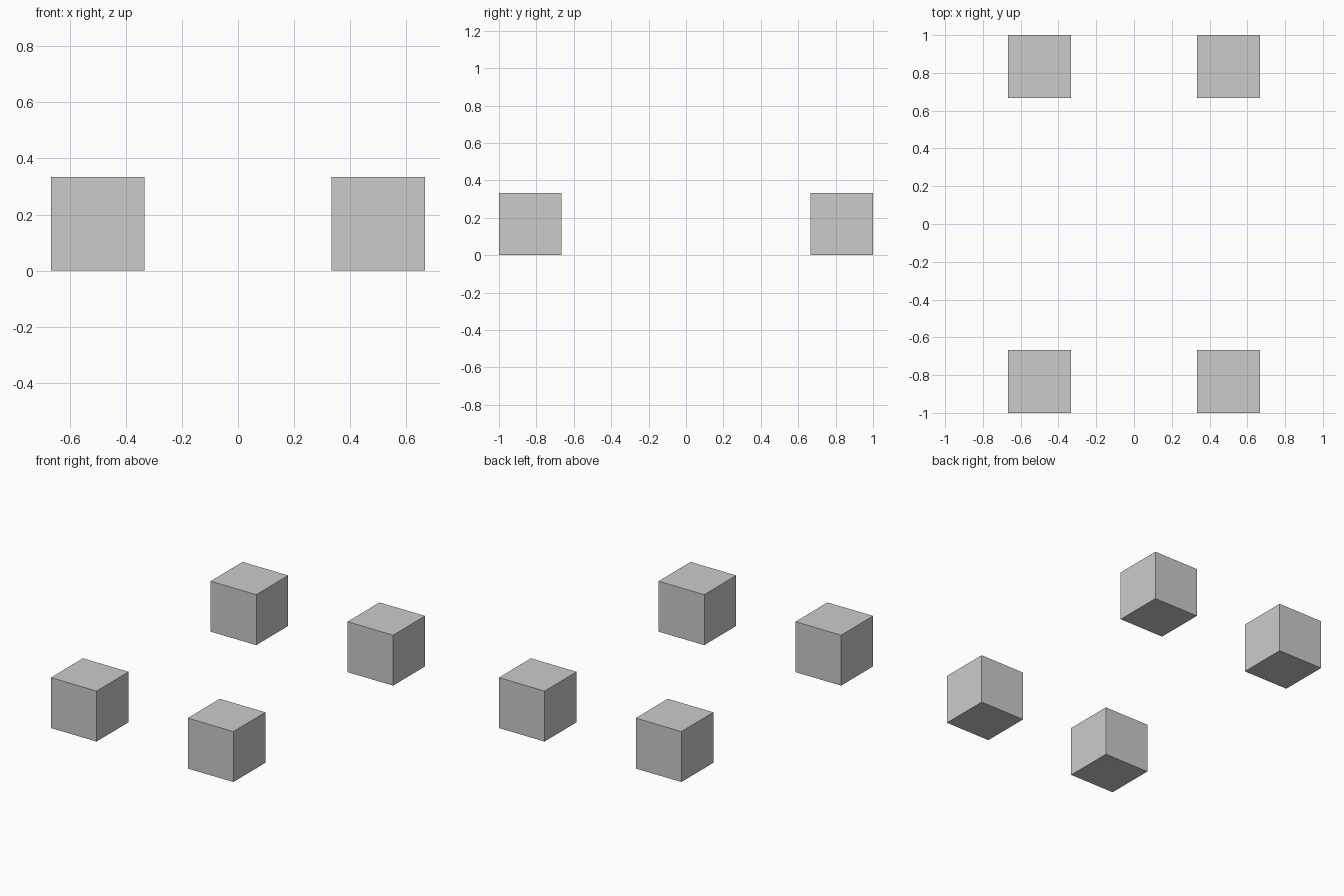
import bpy

if "Cube" in bpy.data.objects:
    bpy.data.objects.remove(bpy.data.objects["Cube"])

SIZE = 1 / 3  # cube edge length


def add_cube(name, x, y):
    bpy.ops.mesh.primitive_cube_add(size=SIZE, location=(x, y, SIZE / 2))
    bpy.context.object.name = name


# Four equal cubes at the corners of a rectangle
for y_name, y in (("front", -5 / 6), ("back", 5 / 6)):
    for x_name, x in (("left", -0.5), ("right", 0.5)):
        add_cube(f"{y_name}_{x_name}_cube", x, y)
